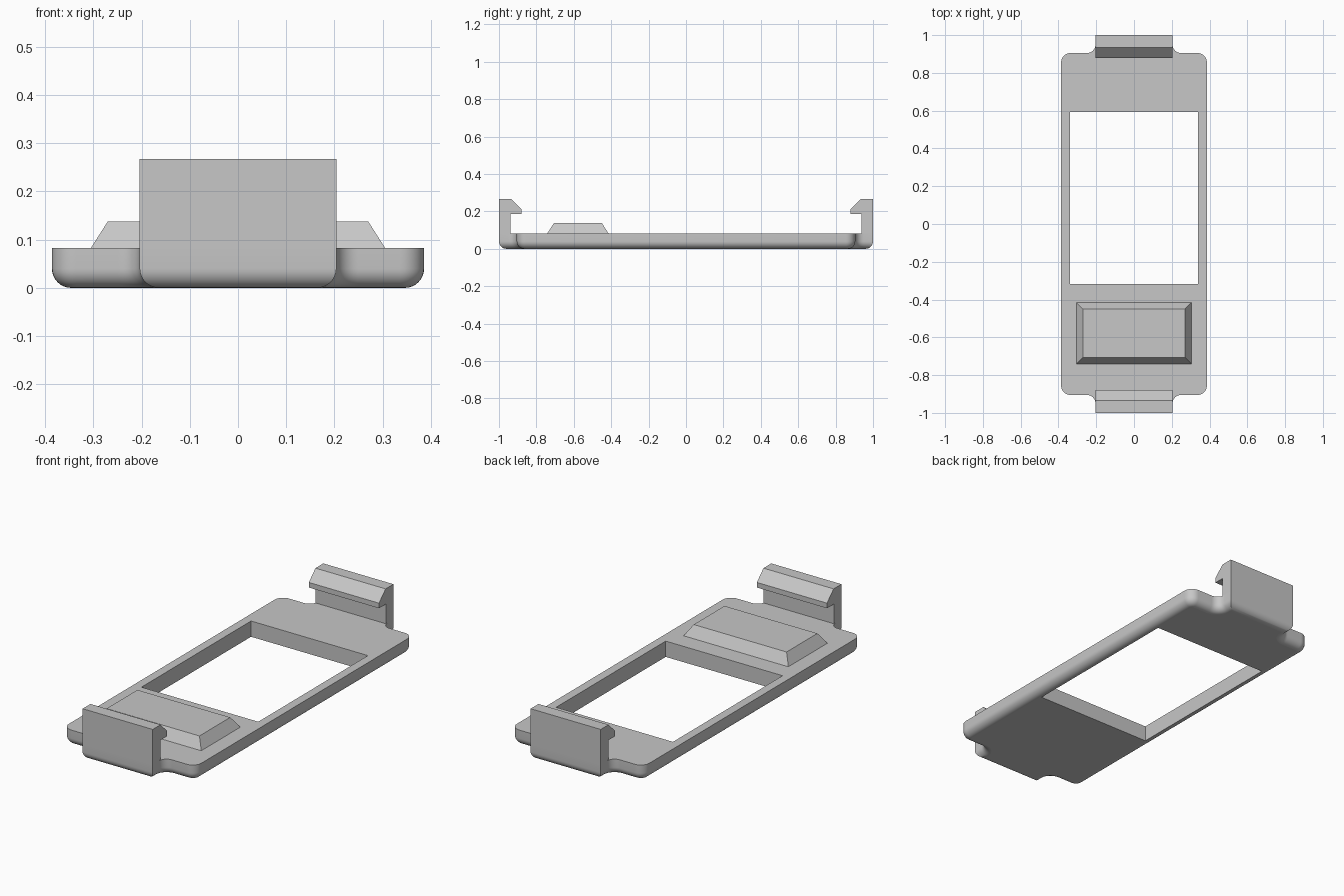
import bpy, bmesh
from math import pi, sin, cos, radians
from mathutils import Vector

if "Cube" in bpy.data.objects:
    bpy.data.objects.remove(bpy.data.objects["Cube"])

grey = bpy.data.materials.new("grey plastic")
grey.use_nodes = True
colour = (0.57, 0.57, 0.57, 1)
grey.diffuse_color = colour
grey.node_tree.nodes["Principled BSDF"].inputs["Base Color"].default_value = colour

PLATE_TOP = 0.083
HALF_W, HALF_L = 0.386, 0.905
TAB_W = 0.204
CORNER, FILLET, ROUND = 0.05, 0.045, 0.04


def finish(name, bm):
    bmesh.ops.recalc_face_normals(bm, faces=bm.faces)
    for e in bm.edges:
        e.smooth = e.calc_face_angle(0) < radians(35)
    mesh = bpy.data.meshes.new(name)
    bm.to_mesh(mesh)
    bm.free()
    mesh.materials.append(grey)
    obj = bpy.data.objects.new(name, mesh)
    bpy.context.collection.objects.link(obj)
    return obj


def arc(cx, cy, r, start, end, steps=8):
    angles = [radians(start + (end - start) * i / steps) for i in range(steps + 1)]
    return [Vector((cx + r * cos(a), cy + r * sin(a))) for a in angles]


def inset(points, d):
    result = []
    for i, p in enumerate(points):
        a = (p - points[i - 1]).normalized()
        b = (points[(i + 1) % len(points)] - p).normalized()
        n1, n2 = Vector((-a.y, a.x)), Vector((-b.y, b.x))
        result.append(p + (n1 + n2) * d / (1 + n1.dot(n2)))
    return result


def add_ring(bm, points, z):
    verts = [bm.verts.new((p.x, p.y, z)) for p in points]
    for i in range(len(verts)):
        bm.edges.new((verts[i - 1], verts[i]))
    return verts


def bridge(bm, a, b, smooth=False):
    for i in range(len(a)):
        bm.faces.new((a[i - 1], a[i], b[i], b[i - 1])).smooth = smooth


def ring_edges(bm, ring):
    return [bm.edges.get((ring[i - 1], ring[i])) for i in range(len(ring))]


# Plate outline: rounded corners, filleted end tabs
quarter = arc(HALF_W - CORNER, HALF_L - CORNER, CORNER, 0, 90)
quarter += arc(TAB_W + FILLET, HALF_L + FILLET, FILLET, 270, 180)
quarter.append(Vector((TAB_W, 1)))
half = quarter + [Vector((-p.x, p.y)) for p in reversed(quarter)]
outline = half + [-p for p in half]

# Base plate with rounded lower edge and a rectangular window
bm = bmesh.new()
rings = [add_ring(bm, outline, PLATE_TOP)]
for i in range(9):
    a = i * pi / 16
    rings.append(add_ring(bm, inset(outline, ROUND * (1 - cos(a))), ROUND * (1 - sin(a))))
for upper, lower in zip(rings, rings[1:]):
    bridge(bm, upper, lower, smooth=True)
window = [Vector(p) for p in ((0.34, -0.317), (0.34, 0.594), (-0.34, 0.594), (-0.34, -0.317))]
hole_top = add_ring(bm, window, PLATE_TOP)
hole_bottom = add_ring(bm, window, 0)
bridge(bm, hole_top, hole_bottom)
for outer, hole in ((rings[0], hole_top), (rings[-1], hole_bottom)):
    bmesh.ops.triangle_fill(bm, use_beauty=True, edges=ring_edges(bm, outer) + ring_edges(bm, hole))
finish("base_plate", bm)

# Hooked clips at both ends
hook = [(1, PLATE_TOP), (1, 0.267), (0.935, 0.267), (0.88, 0.213),
        (0.88, 0.186), (0.937, 0.186), (0.937, PLATE_TOP)]
for name, side in (("front_clip", -1), ("back_clip", 1)):
    bm = bmesh.new()
    ends = [[bm.verts.new((x, side * y, z)) for y, z in hook] for x in (-TAB_W, TAB_W)]
    bridge(bm, *ends)
    for end in ends:
        bm.faces.new(end)
    finish(name, bm)

# Raised pad with sloping sides
bm = bmesh.new()
levels = []
for hx, hy, z in ((0.305, 0.163, PLATE_TOP), (0.27, 0.128, 0.138)):
    levels.append([bm.verts.new((sx * hx, sy * hy - 0.578, z))
                   for sx, sy in ((1, -1), (1, 1), (-1, 1), (-1, -1))])
bridge(bm, *levels)
for level in levels:
    bm.faces.new(level)
finish("raised_pad", bm)
